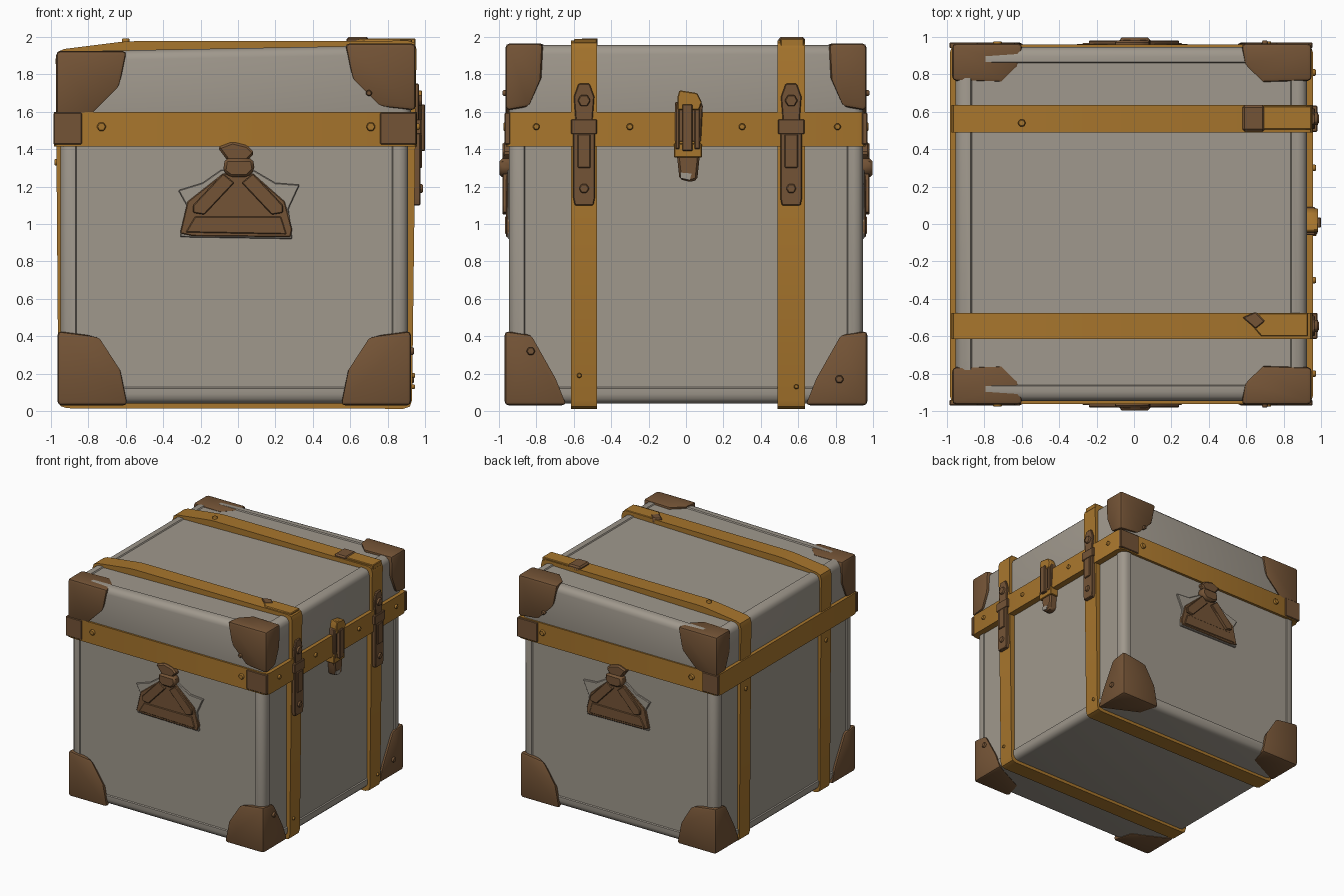
import bpy, bmesh, math
from mathutils import Vector

cube = bpy.data.objects.get("Cube")
if cube:
    bpy.data.objects.remove(cube, do_unlink=True)


def material(name, rgb):
    m = bpy.data.materials.new(name)
    m.use_nodes = True
    m.diffuse_color = (*rgb, 1)
    m.node_tree.nodes["Principled BSDF"].inputs["Base Color"].default_value = (*rgb, 1)
    return m


GREY = material("grey canvas", (0.35, 0.315, 0.265))
TAN = material("ochre leather", (0.39, 0.18, 0.026))
BROWN = material("brown leather", (0.175, 0.088, 0.037))

# Maps from (across, up, outward) to world axes for each side
front = lambda u, v, w: Vector((u, -w, v))
back = lambda u, v, w: Vector((u, w, v))
right = lambda u, v, w: Vector((w, u, v))
left = lambda u, v, w: Vector((-w, u, v))
top = lambda u, v, w: Vector((u, v, w))


def finish(name, bm, mat, bevel=0, segments=2):
    bmesh.ops.recalc_face_normals(bm, faces=bm.faces)
    if bevel:
        sharp = [e for e in bm.edges if e.calc_face_angle(0) > 0.5]
        bmesh.ops.bevel(bm, geom=sharp, offset=bevel, segments=segments,
                        profile=0.5, affect='EDGES', clamp_overlap=True)
    me = bpy.data.meshes.new(name)
    bm.to_mesh(me)
    bm.free()
    me.materials.append(mat)
    ob = bpy.data.objects.new(name, me)
    bpy.context.collection.objects.link(ob)
    bpy.ops.object.select_all(action='DESELECT')
    ob.select_set(True)
    bpy.context.view_layer.objects.active = ob
    bpy.ops.object.shade_smooth_by_angle(angle=math.radians(35))
    return ob


def plate(name, pts, side, w0, w1, mat, bevel=0.005):
    """Flat outline extruded outward from one side of the trunk."""
    bm = bmesh.new()
    lo, hi = ([bm.verts.new(side(u, v, w)) for u, v in pts] for w in (w0, w1))
    bm.faces.new(lo)
    bm.faces.new(hi)
    for i in range(len(pts)):
        j = (i + 1) % len(pts)
        bm.faces.new((lo[i], lo[j], hi[j], hi[i]))
    return finish(name, bm, mat, bevel, 1)


def rect(u0, u1, v0, v1):
    return [(u0, v0), (u1, v0), (u1, v1), (u0, v1)]


def rivet(name, u, v, side, w, mat, r=0.026):
    pts = [(u + r * math.cos(a * math.pi / 3), v + r * math.sin(a * math.pi / 3))
           for a in range(6)]
    plate(name, pts, side, w - 0.02, w + 0.015, mat)


def rounded(pts, r):
    out = []
    for i, p in enumerate(pts):
        p = Vector(p)
        a, b = (p + (Vector(q) - p).normalized() * r
                for q in (pts[i - 1], pts[(i + 1) % len(pts)]))
        out += [a, a * 0.25 + p * 0.5 + b * 0.25, b]
    return out


def ring(name, pts, side, w0, w1, mat, depth=0.06):
    """Strap running round the trunk."""
    outer = rounded(pts, 0.045)
    mid = Vector((sum(p[0] for p in pts), sum(p[1] for p in pts))) / len(pts)
    inner = [Vector([c - math.copysign(depth, c - m) for c, m in zip(p, mid)])
             for p in outer]
    bm = bmesh.new()
    loops = [[bm.verts.new(side(p.x, p.y, w)) for p in path]
             for path, w in ((outer, w0), (outer, w1), (inner, w1), (inner, w0))]
    for k in range(4):
        a, b = loops[k], loops[(k + 1) % 4]
        for i in range(len(a)):
            j = (i + 1) % len(a)
            bm.faces.new((a[i], a[j], b[j], b[i]))
    return finish(name, bm, mat)


def shell(name, lo, hi, lean, panel):
    """Rounded case half with shallow sunk panels."""
    bm = bmesh.new()
    bmesh.ops.create_cube(bm, size=1)
    for v in bm.verts:
        v.co = [lo[i] if v.co[i] < 0 else hi[i] for i in range(3)]
        if v.co.z > 1.8 and v.co.x < 0:
            v.co.z -= lean
    bmesh.ops.bevel(bm, geom=bm.edges[:], offset=0.05, segments=3,
                    profile=0.5, affect='EDGES')
    bm.normal_update()
    faces = [f for f in bm.faces if f.calc_area() > 0.4 and panel(f.normal)]
    bmesh.ops.inset_individual(bm, faces=faces, thickness=0.045)
    bmesh.ops.inset_individual(bm, faces=faces, thickness=0.008, depth=-0.009)
    finish(name, bm, GREY)


# Case
shell("lower_case", (-0.95, -0.947, 0.04), (0.91, 0.947, 1.56), 0, lambda n: abs(n.z) < 0.5)
shell("lid", (-0.955, -0.947, 1.45), (0.925, 0.947, 1.957), 0.035, lambda n: n.z > 0.9)

# Straps over the case and band under the lid
strap_path = [(-0.96, 0.015), (0.93, 0.012), (0.955, 1.98), (-0.6, 1.977), (-0.975, 1.93)]
straps = {"front": (-0.615, -0.475), "back": (0.49, 0.635)}
for key, (y0, y1) in straps.items():
    ring(key + "_strap", strap_path, back, y0, y1, TAN)
ring("lid_band", rect(-0.985, 0.957, -0.963, 0.96), top, 1.415, 1.6, TAN)

# Corner guards, as distances from the corner along x, y and z
UPPER = [(0, 0, 0), (0.38, 0, 0), (0.34, 0, 0.2), (0.2, 0, 0.34), (0, 0, 0.36),
         (0, 0.2, 0), (0, 0.19, 0.2), (0, 0.13, 0.34), (0.36, 0.12, 0), (0.27, 0.21, 0)]
LOWER = [(0, 0, 0), (0.38, 0, 0), (0.34, 0, 0.2), (0.23, 0, 0.37), (0, 0, 0.4),
         (0, 0.34, 0), (0, 0.28, 0.15), (0, 0.15, 0.38), (0.33, 0.18, 0)]


def guard(name, pts, corner, signs):
    bm = bmesh.new()
    for p in pts:
        bm.verts.new([c - s * d for c, s, d in zip(corner, signs, p)])
    res = bmesh.ops.convex_hull(bm, input=bm.verts[:])
    bmesh.ops.dissolve_limit(bm, angle_limit=0.02, verts=bm.verts[:], edges=bm.edges[:])
    finish(name, bm, BROWN, 0.022)


for sx, xname in ((-1, "right"), (1, "left")):
    for sy, yname in ((-1, "front"), (1, "back")):
        tag = f"{yname}_{xname}_guard"
        guard("upper_" + tag, UPPER,
              (0.95 if sx > 0 else -0.972, 0.965 * sy, 1.965 if sx > 0 else 1.925), (sx, sy, 1))
        guard("lower_" + tag, LOWER,
              (0.925 if sx > 0 else -0.965, 0.97 * sy, 0.03), (sx, sy, -1))

# Handle and band fittings on the front and the back
SKIRT = [(-0.31, 0.95), (-0.24, 0.935), (0.28, 0.93), (0.29, 0.97), (0.25, 1.12),
         (0.08, 1.27), (-0.08, 1.27), (-0.27, 1.12)]
WINGS = [(-0.31, 0.93), (0.29, 0.92), (0.27, 1.08), (0.33, 1.21), (0.2, 1.22),
         (0.08, 1.29), (-0.09, 1.29), (-0.19, 1.22), (-0.32, 1.18), (-0.27, 1.09)]
for side, key in ((front, "front"), (back, "back")):
    plate(key + "_handle_backing", WINGS, side, 0.92, 0.954, GREY)
    plate(key + "_handle_skirt", SKIRT, side, 0.92, 0.962, BROWN)
    plate(key + "_handle_foot", [(-0.28, 0.955), (0.26, 0.945), (0.23, 1.04), (-0.23, 1.04)],
          side, 0.92, 0.968, BROWN)
    for s in (-1, 1):
        plate(key + "_handle_arm", [(0.02 * s, 1.22), (0.18 * s, 1.05), (0.24 * s, 1.06),
                                    (0.24 * s, 1.1), (0.08 * s, 1.27)],
              side, 0.92, 0.982, BROWN)
    plate(key + "_handle_collar", [(-0.08, 1.28), (-0.04, 1.25), (0.05, 1.25), (0.09, 1.29),
                                   (0.08, 1.35), (-0.07, 1.35)], side, 0.92, 0.998, BROWN, 0.015)
    plate(key + "_handle_knot", [(-0.05, 1.33), (0.04, 1.33), (0.09, 1.38), (0.05, 1.42),
                                 (-0.03, 1.44), (-0.11, 1.41)], side, 0.92, 0.982, BROWN, 0.012)
    for u0, u1 in ((-0.987, -0.835), (0.76, 0.955)):
        plate(key + "_band_end", rect(u0, u1, 1.425, 1.595), side, 0.94, 0.97, BROWN)
    for u in (-0.73, 0.71):
        rivet(key + "_band_rivet", u, 1.52, side, 0.962, TAN)
    rivet(key + "_guard_rivet", 0.7, 1.7, side, 0.965, BROWN, 0.018)

# Side rivets
for u in (-0.8, -0.3, 0.3, 0.81):
    rivet("band_rivet", u, 1.52, right, 0.957, TAN, 0.02)
for u, v in ((-0.83, 0.32), (0.82, 0.17)):
    rivet("guard_rivet", u, v, right, 0.925, BROWN, 0.024)
for u, v in ((-0.57, 0.19), (0.59, 0.13)):
    rivet("strap_rivet", u, v, right, 0.932, TAN, 0.015)
for y0, y1 in straps.values():
    rivet("strap_rivet", (y0 + y1) / 2, 1.33, left, 0.967, TAN, 0.02)

# Clasps where the straps cross the band
for key, (y0, y1) in straps.items():
    m = (y0 + y1) / 2
    plate(key + "_clasp_tongue", [(m - 0.05, 1.1), (m + 0.05, 1.1), (m + 0.058, 1.14),
                                  (m + 0.058, 1.49), (m - 0.058, 1.49), (m - 0.058, 1.14)],
          right, 0.91, 0.975, BROWN)
    plate(key + "_clasp_bridge", rect(m - 0.07, m + 0.07, 1.48, 1.56), right, 0.93, 0.98, BROWN)
    plate(key + "_clasp_top", [(m - 0.045, 1.55), (m + 0.045, 1.55), (m + 0.055, 1.68),
                               (m + 0.03, 1.75), (m - 0.03, 1.75), (m - 0.055, 1.68)],
          right, 0.92, 0.968, BROWN)
    plate(key + "_clasp_bar", rect(m - 0.035, m + 0.035, 1.3, 1.48), right, 0.95, 0.985, BROWN)
    rivet(key + "_clasp_rivet", m, 1.66, right, 0.968, BROWN, 0.035)
    rivet(key + "_clasp_rivet", m, 1.19, right, 0.973, BROWN, 0.028)

# Central latch
plate("latch_base", [(-0.06, 1.44), (0.08, 1.44), (0.09, 1.63), (0.07, 1.68), (-0.06, 1.65)],
      right, 0.9, 0.97, BROWN)
plate("latch_arch", [(-0.045, 1.61), (0.07, 1.61), (0.085, 1.65), (0.06, 1.7), (-0.035, 1.715),
                     (-0.045, 1.68)], right, 0.9, 0.985, TAN)
for u0, u1 in ((-0.055, -0.035), (0.045, 0.075)):
    plate("latch_rail", rect(u0, u1, 1.4, 1.64), right, 0.9, 0.98, BROWN)
plate("latch_bar", rect(-0.02, 0.035, 1.39, 1.64), right, 0.94, 1.0, BROWN)
plate("latch_foot", rect(-0.065, 0.085, 1.355, 1.43), right, 0.89, 0.975, TAN)
plate("latch_lock", [(-0.035, 1.24), (0.02, 1.225), (0.06, 1.235), (0.075, 1.38), (-0.05, 1.38)],
      right, 0.88, 0.965, BROWN, 0.012)
plate("latch_worn_face", [(-0.03, 1.245), (0.02, 1.235), (0.03, 1.27), (-0.03, 1.275)],
      right, 0.96, 0.968, GREY, 0)

# Buckles on the top straps
plate("back_strap_end", rect(0.69, 0.95, 0.505, 0.63), top, 1.95, 1.992, TAN)
plate("back_buckle", rect(0.58, 0.7, 0.495, 0.635), top, 1.95, 2.0, BROWN, 0.012)
rivet("back_strap_rivet", -0.6, 0.54, top, 1.977, TAN, 0.022)
plate("front_strap_end", [(0.93, -0.6), (0.93, -0.475), (0.68, -0.475), (0.62, -0.53), (0.68, -0.6)],
      top, 1.95, 1.988, TAN)
plate("front_buckle", [(0.58, -0.5), (0.65, -0.47), (0.7, -0.52), (0.65, -0.56)],
      top, 1.95, 1.993, BROWN)
